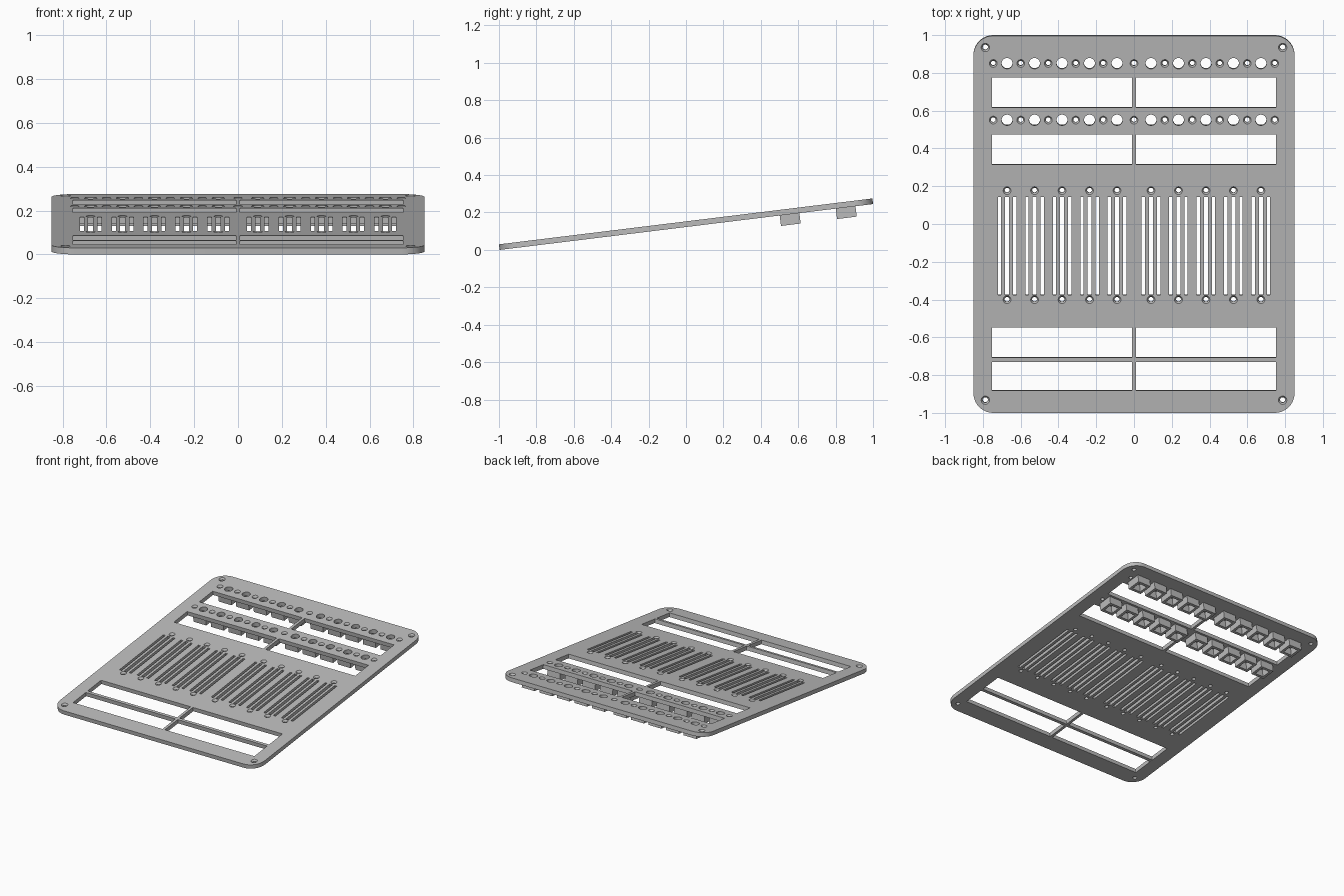
import bpy, bmesh, math
from mathutils import Matrix

if "Cube" in bpy.data.objects:
    bpy.data.objects.remove(bpy.data.objects["Cube"])

TILT = math.radians(7)
THICK = 0.03
LENGTH = (2 - THICK * math.sin(TILT)) / math.cos(TILT)
WIDTH = 1.7
PITCH = 0.1455
BUTTON_ROWS = (0.858, 0.556)

grey = bpy.data.materials.new("plain grey")
grey.diffuse_color = (0.5, 0.5, 0.5, 1)
grey.use_nodes = True
grey.node_tree.nodes["Principled BSDF"].inputs["Base Color"].default_value = (0.5, 0.5, 0.5, 1)


def make_object(name, bm):
    bmesh.ops.recalc_face_normals(bm, faces=bm.faces)
    mesh = bpy.data.meshes.new(name)
    bm.to_mesh(mesh)
    bm.free()
    mesh.materials.append(grey)
    obj = bpy.data.objects.new(name, mesh)
    bpy.context.collection.objects.link(obj)
    return obj


def box(bm, x0, x1, y0, y1, z0, z1):
    centre = Matrix.Translation(((x0 + x1) / 2, (y0 + y1) / 2, (z0 + z1) / 2))
    size = Matrix.Diagonal((x1 - x0, y1 - y0, z1 - z0, 1))
    return bmesh.ops.create_cube(bm, size=1, matrix=centre @ size)["verts"]


def lathe(bm, x, y, profile, sides, closed=False):
    """Turn a (radius, z) profile; open profiles are capped, closed ones make a ring."""
    rings = []
    for r, z in profile:
        angles = [2 * math.pi * (i + 0.5) / sides for i in range(sides)]
        rings.append([bm.verts.new((x + r * math.cos(a), y + r * math.sin(a), z)) for a in angles])
    pairs = list(zip(rings, rings[1:]))
    if closed:
        pairs.append((rings[-1], rings[0]))
    else:
        bm.faces.new(rings[0])
        bm.faces.new(rings[-1])
    for low, high in pairs:
        for i in range(sides):
            j = (i + 1) % sides
            bm.faces.new((low[i], low[j], high[j], high[i]))


def screw_hole(bm, x, y, radius):
    head = radius * 1.6
    lathe(bm, x, y, [(radius, -0.02), (radius, THICK - 0.012),
                     (head, THICK), (head, THICK + 0.02)], 24)


# Columns shared by the buttons and the slider slots
columns = [s * (0.09 + PITCH * i) for s in (-1, 1) for i in range(5)]
led_columns = [0] + [s * (0.163 + PITCH * i) for s in (-1, 1) for i in range(5)]

# Plate with rounded corners
bm = bmesh.new()
box(bm, -WIDTH / 2, WIDTH / 2, -LENGTH / 2, LENGTH / 2, 0, THICK)
uprights = [e for e in bm.edges if abs(e.verts[0].co.z - e.verts[1].co.z) > THICK / 2]
bmesh.ops.bevel(bm, geom=uprights, offset=0.105, segments=10, profile=0.5, affect='EDGES')
plate = make_object("panel_plate", bm)

# All openings as one cutter
bm = bmesh.new()
for y0, y1 in ((0.623, 0.783), (0.319, 0.478), (-0.711, -0.551), (-0.886, -0.733)):
    for x0, x1 in ((-0.753, -0.01), (0.01, 0.753)):
        box(bm, x0, x1, y0, y1, -0.02, THICK + 0.02)
for x in columns:
    for offset, half in ((-0.04, 0.009), (0, 0.011), (0.04, 0.009)):
        box(bm, x + offset - half, x + offset + half, -0.378, 0.147, -0.02, THICK + 0.02)
    for y in (0.18, -0.402):
        screw_hole(bm, x, y, 0.013)
    for y in BUTTON_ROWS:
        lathe(bm, x, y, [(0.029, -0.02), (0.029, THICK + 0.02)], 32)
for y in BUTTON_ROWS:
    for x in led_columns:
        screw_hole(bm, x, y, 0.013)
for x in (-0.787, 0.787):
    for y in (-0.938, 0.943):
        screw_hole(bm, x, y, 0.014)
cutter = make_object("opening_cutter", bm)
cutter.hide_render = True

cut = plate.modifiers.new("openings", 'BOOLEAN')
cut.operation = 'DIFFERENCE'
cut.solver = 'EXACT'
cut.object = cutter
bpy.context.view_layer.objects.active = plate
bpy.ops.object.modifier_apply(modifier=cut.name)
bpy.data.objects.remove(cutter)

# Square button sockets hanging under the plate
OUTER, INNER = 0.053 * math.sqrt(2), 0.034 * math.sqrt(2)
socket_rows = []
for name, y in zip(("back_button_sockets", "front_button_sockets"), BUTTON_ROWS):
    bm = bmesh.new()
    for x in columns:
        lathe(bm, x, y, [(OUTER, 0.002), (OUTER, -0.056), (INNER, -0.056), (INNER, 0.002)], 4, True)
    socket_rows.append(make_object(name, bm))

# Tilt everything so the front edge rests on the ground
for obj in [plate] + socket_rows:
    obj.rotation_euler.x = TILT
    obj.location = (0, THICK * math.sin(TILT) / 2, LENGTH / 2 * math.sin(TILT))

bpy.ops.object.select_all(action='DESELECT')
plate.select_set(True)
bpy.context.view_layer.objects.active = plate
bpy.ops.object.shade_smooth_by_angle(angle=math.radians(30))
